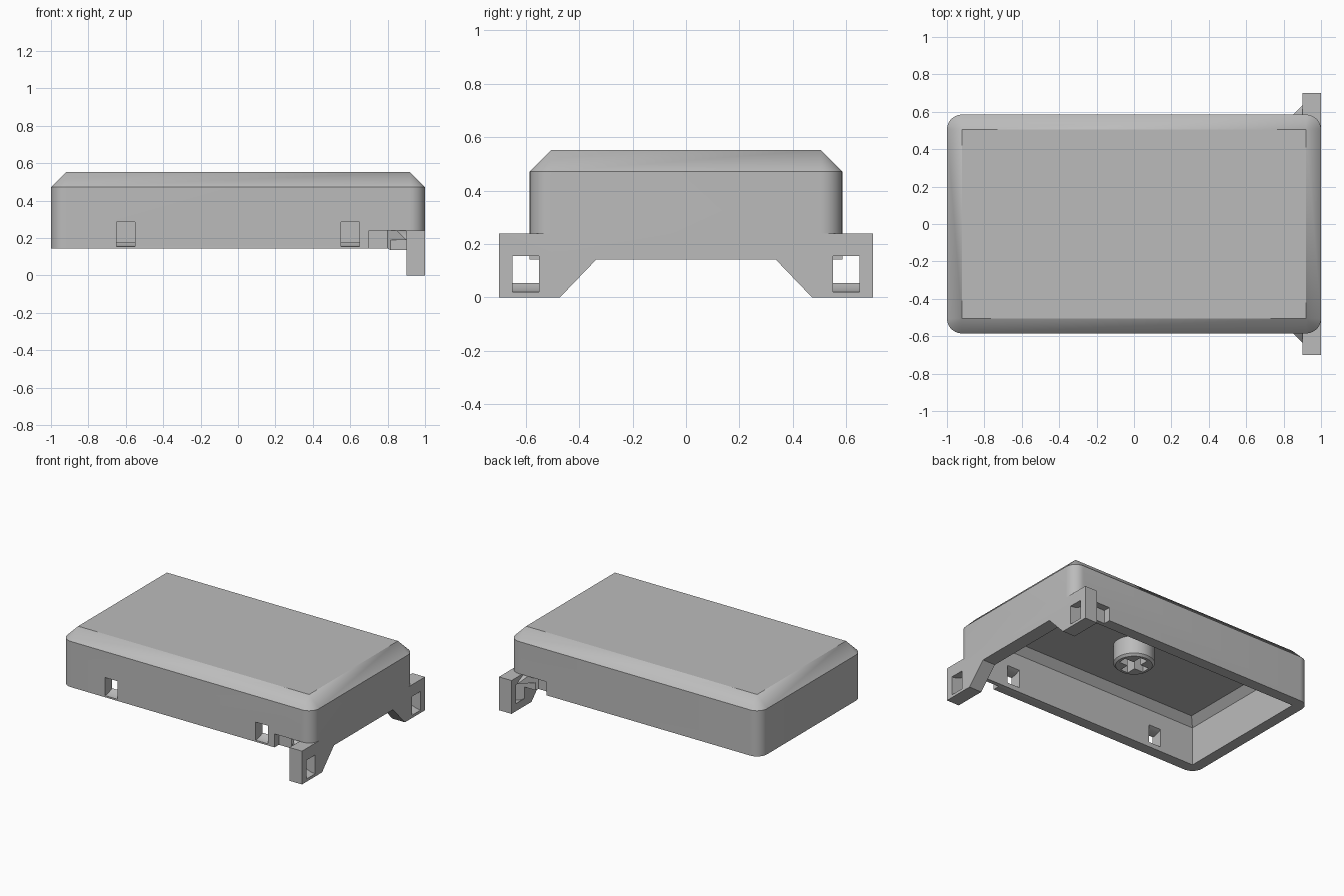
import bpy, bmesh, math
from mathutils import Vector

cube = bpy.data.objects.get("Cube")
if cube:
    bpy.data.objects.remove(cube, do_unlink=True)

grey = bpy.data.materials.new("light_grey")
grey.use_nodes = True
COLOUR = (0.5, 0.5, 0.5, 1)
grey.diffuse_color = COLOUR
grey.node_tree.nodes["Principled BSDF"].inputs["Base Color"].default_value = COLOUR


def finish(name, bm):
    bmesh.ops.remove_doubles(bm, verts=bm.verts, dist=1e-5)
    bmesh.ops.recalc_face_normals(bm, faces=bm.faces)
    mesh = bpy.data.meshes.new(name)
    bm.to_mesh(mesh)
    bm.free()
    obj = bpy.data.objects.new(name, mesh)
    bpy.context.collection.objects.link(obj)
    mesh.materials.append(grey)
    return obj


def loft(name, rings):
    """Skin a stack of equal-length rings and cap both ends."""
    bm = bmesh.new()
    loops = [[bm.verts.new(p) for p in ring] for ring in rings]
    n = len(rings[0])
    for a, b in zip(loops, loops[1:]):
        for i in range(n):
            j = (i + 1) % n
            bm.faces.new((a[i], a[j], b[j], b[i]))
    bm.faces.new(loops[0])
    bm.faces.new(loops[-1])
    bmesh.ops.dissolve_degenerate(bm, edges=bm.edges, dist=1e-5)
    return finish(name, bm)


def box(name, x0, x1, y0, y1, z0, z1):
    return loft(name, [[(x0, y0, z), (x1, y0, z), (x1, y1, z), (x0, y1, z)] for z in (z0, z1)])


def hull(name, points):
    bm = bmesh.new()
    verts = [bm.verts.new(p) for p in points]
    bmesh.ops.convex_hull(bm, input=verts)
    return finish(name, bm)


def combine(target, other, operation):
    """Apply a boolean and discard the second object."""
    mod = target.modifiers.new("boolean", "BOOLEAN")
    mod.object, mod.operation, mod.solver = other, operation, "EXACT"
    bpy.context.view_layer.objects.active = target
    bpy.ops.object.modifier_apply(modifier=mod.name)
    bpy.data.objects.remove(other, do_unlink=True)


def rounded_ring(hx, hy, r, z, steps=10):
    ring = []
    for k, (sx, sy) in enumerate(((1, 1), (-1, 1), (-1, -1), (1, -1))):
        for i in range(steps + 1):
            a = math.pi / 2 * (k + i / steps)
            ring.append((sx * (hx - r) + r * math.cos(a), sy * (hy - r) + r * math.sin(a), z))
    return ring


def tunnel(name, origin, inward, side, low, high, tail):
    """Strap slot whose floor and ceiling curve upward on the way in."""
    path = [(-0.02, 0)] + [(0.1 * i / 6, 0.035 * (i / 6) ** 2) for i in range(7)] + [(tail, 0.035)]
    rings = []
    for depth, rise in path:
        base = Vector(origin) + Vector(inward) * depth
        rings.append([base + Vector(side) * s + Vector((0, 0, z + rise))
                      for s, z in ((-0.05, low), (0.05, low), (0.05, high), (-0.05, high))])
    return loft(name, rings)


# Hollow shell with a chamfered top
HX, HY, WALL, BASE, LEDGE = 1.0, 0.585, 0.08, 0.143, 0.24
shell = loft("shell", [rounded_ring(HX, HY, WALL, BASE),
                       rounded_ring(HX, HY, WALL, 0.472),
                       rounded_ring(HX - WALL, HY - WALL, 0, 0.552)])
hollow = [[(sx * (0.92 - d), sy * (0.505 - d), z) for sx, sy in ((1, 1), (-1, 1), (-1, -1), (1, -1))]
          for d, z in ((0, 0.1), (0, 0.42), (0.05, 0.47))]
combine(shell, loft("cavity", hollow), "DIFFERENCE")

# Shallow recesses beside the end bracket
for s in (-1, 1):
    ys = sorted((s * 0.535, s * 0.7))
    combine(shell, box("recess", 0.7, 1.1, *ys, 0.1, LEDGE), "DIFFERENCE")

# Strap slots in the front wall
for x in (-0.6, 0.6):
    combine(shell, tunnel("slot", (x, -HY, 0), (0, 1, 0), (1, 0, 0), 0.155, 0.285, 0.15),
            "DIFFERENCE")

# End bracket: a notched plate with two feet
half = [(0.7, LEDGE), (0.7, 0), (0.472, 0), (0.335, BASE)]
outline = half + [(-y, z) for y, z in reversed(half)]
bracket = loft("end_bracket", [[(x, y, z) for y, z in outline] for x in (0.9, 1.0)])

# Slanted gussets and strap slots of the feet
for s in (-1, 1):
    points = [(x, s * y, z) for x, y, z in (
        (0.8, 0.535, BASE), (0.8, 0.535, LEDGE), (0.92, 0.535, BASE), (0.92, 0.535, LEDGE),
        (0.85, 0.585, BASE), (0.85, 0.585, LEDGE), (0.9, 0.635, 0.095), (0.9, 0.635, 0.19),
        (0.92, 0.635, 0.095), (0.92, 0.635, 0.19))]
    combine(bracket, hull("gusset", points), "UNION")
    combine(bracket, tunnel("slot", (1, s * 0.6, 0), (-1, 0, 0), (0, 1, 0), 0.02, 0.155, 0.25),
            "DIFFERENCE")
combine(shell, bracket, "UNION")

# Central stem with a cross-shaped socket
def circle(r, z, n=40):
    return [(r * math.cos(2 * math.pi * i / n), r * math.sin(2 * math.pi * i / n), z) for i in range(n)]

stem = loft("stem", [circle(0.12, 0.325), circle(0.135, 0.34), circle(0.135, 0.48)])
for a, b in ((0.1, 0.03), (0.03, 0.1)):
    combine(stem, box("socket", -a, a, -b, b, 0.3, 0.465), "DIFFERENCE")

# Smooth rounded corners, crisp edges
for obj in (shell, stem):
    bpy.ops.object.select_all(action="DESELECT")
    obj.select_set(True)
    bpy.context.view_layer.objects.active = obj
    bpy.ops.object.shade_smooth_by_angle(angle=math.radians(30))
